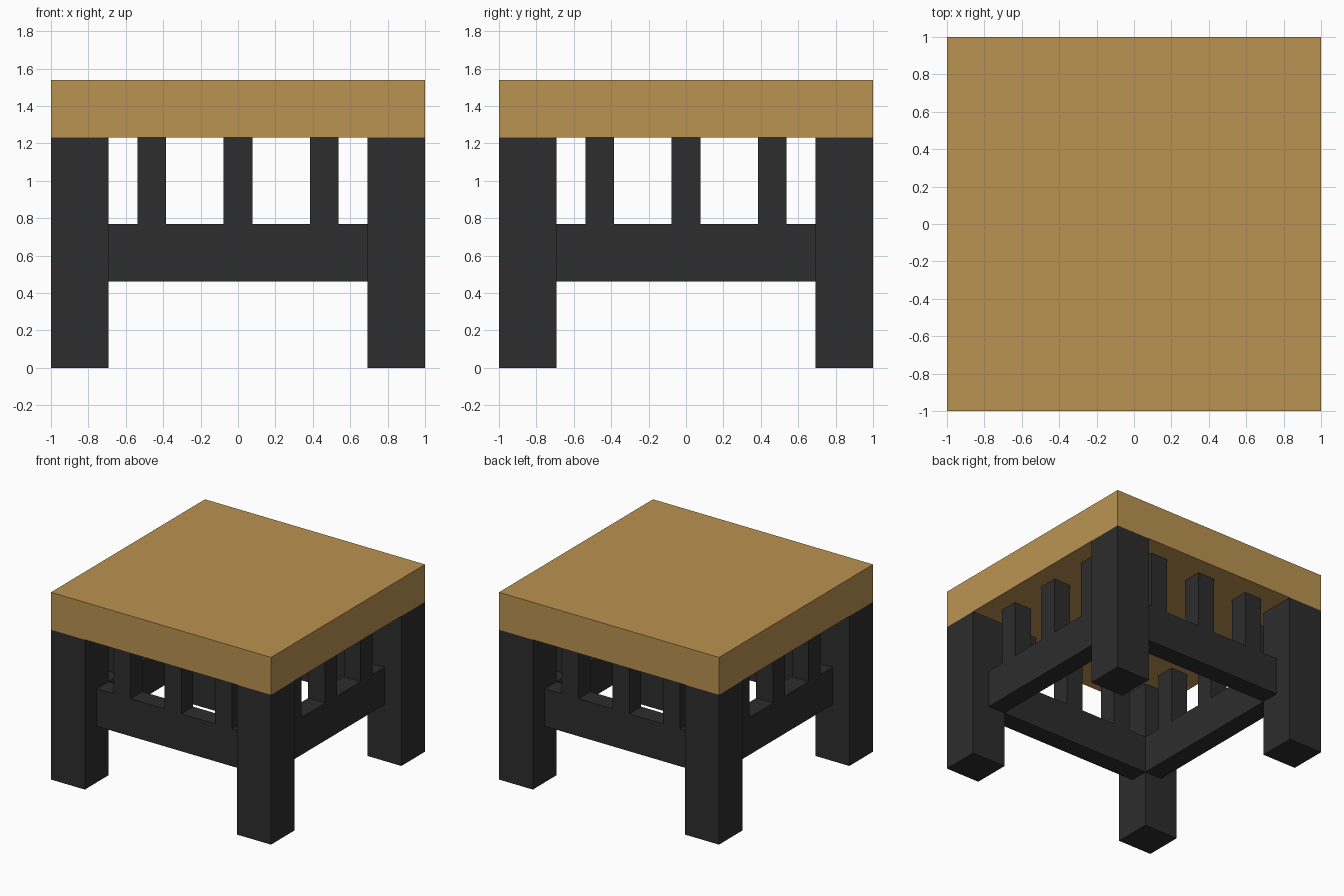
import bpy
import bmesh
from mathutils import Matrix, Vector

cube = bpy.data.objects.get("Cube")
if cube:
    bpy.data.objects.remove(cube, do_unlink=True)

U = 2 / 13  # the table is laid out on a grid of 13 equal steps


def make_material(name, rgb):
    mat = bpy.data.materials.new(name)
    mat.use_nodes = True
    color = (*rgb, 1.0)
    mat.diffuse_color = color
    for node in mat.node_tree.nodes:
        if node.type == 'BSDF_PRINCIPLED':
            node.inputs["Base Color"].default_value = color
            node.inputs["Roughness"].default_value = 0.8
    return mat


def box(name, center, size, mat, turn=0):
    """Box in grid steps, turned about the z axis by quarter turns."""
    bm = bmesh.new()
    bmesh.ops.create_cube(bm, size=1.0)
    bmesh.ops.scale(bm, vec=Vector(size) * U, verts=bm.verts)
    bmesh.ops.translate(bm, vec=Vector(center) * U, verts=bm.verts)
    rotation = Matrix.Rotation(turn * 1.5707963, 3, 'Z')
    bmesh.ops.rotate(bm, cent=(0, 0, 0), matrix=rotation, verts=bm.verts)
    mesh = bpy.data.meshes.new(name)
    bm.to_mesh(mesh)
    bm.free()
    mesh.materials.append(mat)
    obj = bpy.data.objects.new(name, mesh)
    bpy.context.collection.objects.link(obj)
    return obj


wood = make_material("tan wood", (0.497, 0.292, 0.083))
dark = make_material("charcoal", (0.026, 0.026, 0.026))

# Thick square top
box("table_top", (0, 0, 9), (13, 13, 2), wood)

# Each quarter turn adds a corner leg, a rail and its three slats
sides = ("front", "left", "back", "right")
corners = ("front_right", "front_left", "back_left", "back_right")
for turn, (side, corner) in enumerate(zip(sides, corners)):
    box(f"{corner}_leg", (-5.5, -5.5, 4), (2, 2, 8), dark, turn)
    box(f"{side}_rail", (0, -5, 4), (9, 1, 2), dark, turn)
    for i, x in enumerate((-3, 0, 3), 1):
        box(f"{side}_slat_{i}", (x, -5, 6.5), (1, 1, 3), dark, turn)
